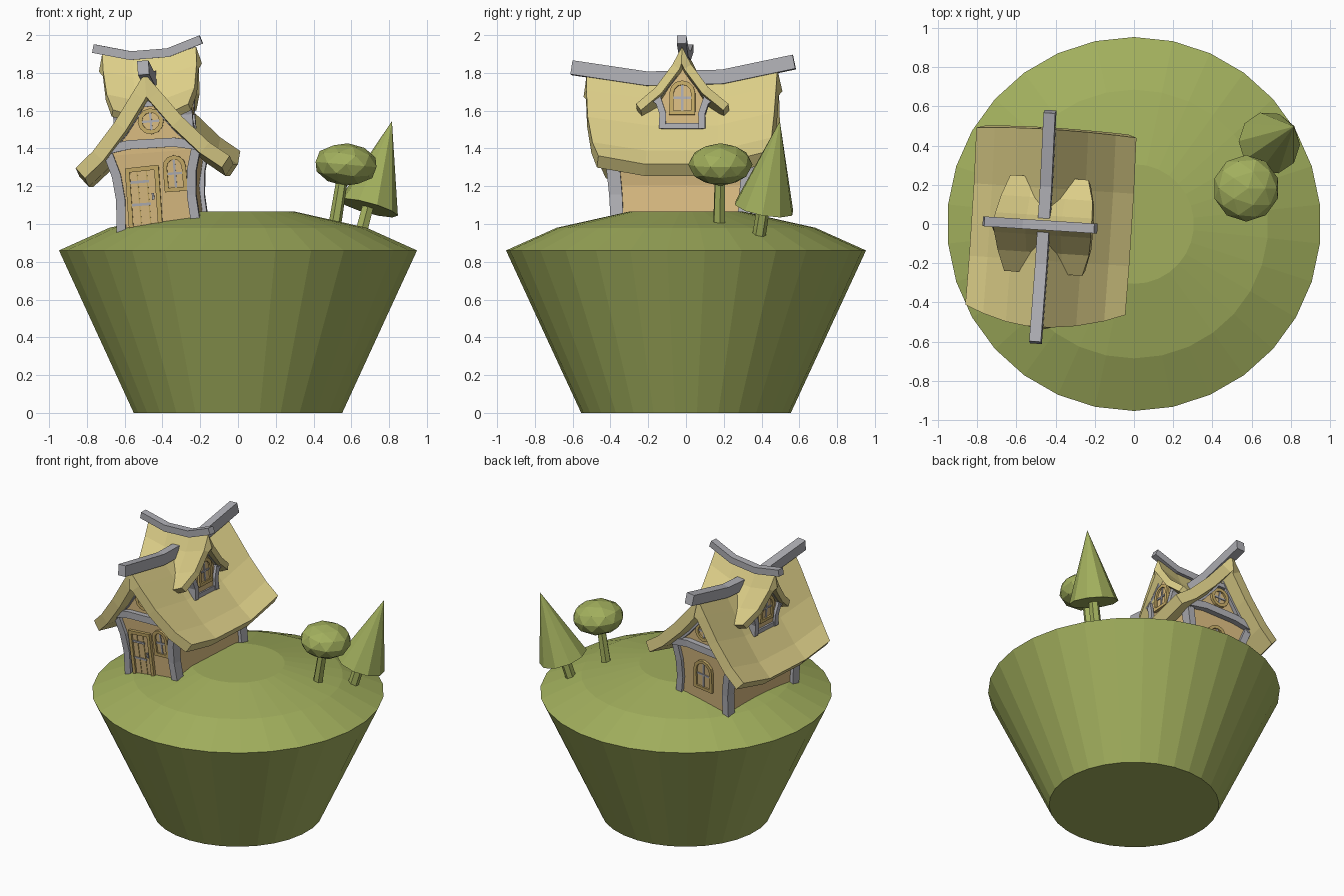
import bpy, bmesh, math
from mathutils import Matrix, Vector

if "Cube" in bpy.data.objects:
    bpy.data.objects.remove(bpy.data.objects["Cube"])

def material(name, rgb):
    m = bpy.data.materials.new(name)
    m.diffuse_color = (*rgb, 1)
    m.use_nodes = True
    m.node_tree.nodes["Principled BSDF"].inputs["Base Color"].default_value = m.diffuse_color
    return m

GRASS = material("leaf_green", (0.36, 0.43, 0.11))
STRAW = material("straw_yellow", (0.73, 0.63, 0.25))
WALL = material("plaster_tan", (0.70, 0.50, 0.22))
TIMBER = material("timber_grey", (0.43, 0.43, 0.46))
FRAME = material("frame_ochre", (0.58, 0.42, 0.14))

def finish(name, bm, mat):
    bmesh.ops.recalc_face_normals(bm, faces=bm.faces)
    me = bpy.data.meshes.new(name)
    bm.to_mesh(me)
    bm.free()
    me.materials.append(mat)
    ob = bpy.data.objects.new(name, me)
    bpy.context.collection.objects.link(ob)
    return ob

# The crooked house has its own leaning frame
HOUSE = (Matrix.Translation((-0.40, -0.01, 1.02)) @ Matrix.Rotation(math.radians(-3.7), 4, 'Z')
         @ Matrix.Rotation(math.radians(-4.5), 4, 'Y'))

class Side:
    """A vertical working plane on the house: u sideways, v up, w outwards."""
    def __init__(self, origin, u, w, flare=False):
        self.o, self.u, self.w, self.flare = Vector(origin), Vector(u), Vector(w), flare
    def at(self, u, v, w):
        p = self.o + self.u * u + self.w * w + Vector((0, 0, v))
        if self.flare:                      # end walls lean outwards up to the eaves
            p.y *= 1 + 0.11 * max(0, min(v, 0.38)) / 0.38
        return HOUSE @ p

def plate(name, outline, w0, w1, side, mat):
    bm = bmesh.new()
    a = [bm.verts.new(side.at(u, v, w0)) for u, v in outline]
    b = [bm.verts.new(side.at(u, v, w1)) for u, v in outline]
    bm.faces.new(a)
    bm.faces.new(b[::-1])
    n = len(a)
    for i in range(n):
        j = (i + 1) % n
        bm.faces.new((a[i], a[j], b[j], b[i]))
    return finish(name, bm, mat)

def bar(name, pts, width, w0, w1, side, mat, closed=False):
    """Mitred rectangular bar along a polyline in the side plane."""
    bm = bmesh.new()
    P = [Vector(p) for p in pts]
    n = len(P)
    rings = []
    for i, p in enumerate(P):
        d0 = (p - P[i - 1]).normalized() if closed or i else None
        d1 = (P[(i + 1) % n] - p).normalized() if closed or i < n - 1 else None
        d0, d1 = d0 or d1, d1 or d0
        d = (d0 + d1).normalized()
        off = Vector((-d.y, d.x)) * (width / 2 / max(0.5, d.dot(d1)))
        l, r = p + off, p - off
        rings.append([bm.verts.new(side.at(*q)) for q in
                      ((l.x, l.y, w0), (r.x, r.y, w0), (r.x, r.y, w1), (l.x, l.y, w1))])
    for i in range(n if closed else n - 1):
        a, b = rings[i], rings[(i + 1) % n]
        for k in range(4):
            bm.faces.new((a[k], a[(k + 1) % 4], b[(k + 1) % 4], b[k]))
    if not closed:
        bm.faces.new(rings[0])
        bm.faces.new(rings[-1][::-1])
    return finish(name, bm, mat)

def mirror(half):
    """Half outline (+u side) to a full symmetric one."""
    return half + [(-u, v) for u, v in reversed(half) if abs(u) > 1e-6]

def window(name, cu, cv, w, h, side, arched=True):
    if arched:
        top = cv + h / 2 - w / 2
        out = [(cu - w / 2, cv - h / 2), (cu + w / 2, cv - h / 2)]
        out += [(cu + w / 2 * math.cos(i * math.pi / 6), top + w / 2 * math.sin(i * math.pi / 6)) for i in range(7)]
    else:
        out = [(cu + w / 2 * math.cos(i * math.pi / 6), cv + h / 2 * math.sin(i * math.pi / 6)) for i in range(12)]
    plate(name + "_pane", out, -0.005, 0.006, side, WALL)
    bar(name + "_frame", out, 0.022, 0, 0.018, side, FRAME, True)
    bar(name + "_upright", [(cu, cv - h / 2), (cu, cv + h / 2)], 0.012, 0, 0.011, side, TIMBER)
    bar(name + "_crossbar", [(cu - w / 2, cv), (cu + w / 2, cv)], 0.012, 0, 0.012, side, TIMBER)

def roof(name, profile, stations, along_x, taper, thick):
    """Sagging roof sheet: stations are (position, lift); taper pulls in the eave corners."""
    full = [(-a, z) for a, z in reversed(profile[1:])] + profile
    end, (lo, hi) = profile[-1][0], (stations[0][0], stations[-1][0])
    bm = bmesh.new()
    grid = []
    for s, lift in stations:
        t = taper[0] if s == lo else taper[1] if s == hi else 0
        row = []
        for a, z in full:
            pos = s - math.copysign(t, s) * (a / end) ** 2
            p = (pos, a, z + lift) if along_x else (a, pos, z + lift)
            row.append(bm.verts.new(HOUSE @ Vector(p)))
        grid.append(row)
    # give the sheet thickness, vertical-ish offset along vertex normals
    for r, q in zip(grid, grid[1:]):
        for i in range(len(r) - 1):
            f = (r[i], r[i + 1], q[i + 1], q[i])
            bm.faces.new(f[::-1] if along_x else f)
    bm.normal_update()
    if sum(f.normal.z for f in bm.faces) < 0:
        bmesh.ops.reverse_faces(bm, faces=bm.faces)
    me = bpy.data.meshes.new(name)
    bm.to_mesh(me)
    bm.free()
    me.materials.append(STRAW)
    ob = bpy.data.objects.new(name, me)
    bpy.context.collection.objects.link(ob)
    mod = ob.modifiers.new("thickness", 'SOLIDIFY')
    mod.thickness, mod.offset, mod.use_even_offset = thick, -1, True

# Floating hill: stacked rings of 30 sides
bm = bmesh.new()
prev = None
for r, z in ((0.555, 0), (0.953, 0.86), (0.685, 0.98), (0.305, 1.065)):
    ring = [bm.verts.new((r * math.sin(math.radians(12 * i)), r * math.cos(math.radians(12 * i)), z)) for i in range(30)]
    if prev:
        for i in range(30):
            bm.faces.new((prev[i], prev[(i + 1) % 30], ring[(i + 1) % 30], ring[i]))
    else:
        bm.faces.new(ring)
    prev = ring
bm.faces.new(prev)
finish("hill", bm, GRASS)

# Main walls
front = Side((0, -0.35, 0), (1, 0, 0), (0, -1, 0), True)
back = Side((0, 0.34, 0), (1, 0, 0), (0, 1, 0), True)
plate("lower_walls", mirror([(0.2, -0.08), (0.188, 0.17), (0.235, 0.38)]), -0.69, 0, front, WALL)
plate("gable_walls", mirror([(0.23, 0.36), (0.12, 0.49), (0, 0.665)]), -0.69, 0.004, front, WALL)
for label, side in (("front", front), ("back", back)):
    for s in (-1, 1):
        bar(label + "_post", [(s * 0.202, -0.08), (s * 0.188, 0.12), (s * 0.2, 0.25), (s * 0.24, 0.39)],
            0.048, -0.045, 0.022, side, TIMBER)
        bar(label + "_rafter", [(s * 0.005, 0.68), (s * 0.06, 0.575), (s * 0.14, 0.47), (s * 0.245, 0.36)],
            0.03, 0, 0.025, side, TIMBER)
    bar(label + "_beam", [(-0.26, 0.39), (-0.12, 0.41), (0.12, 0.405), (0.26, 0.375)], 0.048, -0.01, 0.035, side, TIMBER)
    bar(label + "_collar", [(-0.1, 0.575), (-0.04, 0.618), (0.04, 0.618), (0.1, 0.575)], 0.03, 0, 0.022, side, TIMBER)
    window(label + "_round_window", 0.005, 0.525, 0.115, 0.115, side, False)
window("front_window", 0.11, 0.24, 0.1, 0.17, front)
window("back_window", 0, 0.2, 0.13, 0.2, back)

# Front door
door = [(-0.145, -0.05), (-0.14, 0.275), (0.015, 0.28), (0.01, -0.05)]
plate("door", door, 0, 0.008, front, WALL)
bar("door_frame", door, 0.024, 0, 0.02, front, FRAME)
for u in (-0.09, -0.04):
    bar("door_plank_joint", [(u, -0.04), (u, 0.27)], 0.006, 0, 0.012, front, FRAME)
for v in (0.09, 0.21):
    bar("door_hinge", [(-0.13, v), (-0.03, v)], 0.014, 0, 0.016, front, TIMBER)
bar("door_handle", [(-0.015, 0.11), (-0.015, 0.145)], 0.012, 0, 0.02, front, TIMBER)

# Main roof and ridge beam
roof("main_roof", [(0, 0.735), (0.07, 0.64), (0.18, 0.49), (0.31, 0.345), (0.41, 0.265)],
     [(-0.52, 0.045), (-0.18, 0), (0.19, 0), (0.49, 0.07)], False, (0.09, 0.015), 0.075)
lengthwise = Side((0, 0, 0), (0, 1, 0), (1, 0, 0))
bar("main_ridge", [(-0.6, 0.81), (-0.2, 0.75), (0.2, 0.76), (0.58, 0.84)], 0.075, -0.03, 0.03, lengthwise, TIMBER)

# Cross gable through the roof, with a dormer face on either side
roof("dormer_roof", [(0, 0.86), (0.05, 0.765), (0.14, 0.645), (0.245, 0.56)],
     [(-0.25, 0.042), (-0.09, 0), (0.09, 0), (0.25, 0.042)], True, (0.05, 0.05), 0.045)
crosswise = Side((0, 0, 0), (1, 0, 0), (0, 1, 0))
bar("dormer_ridge", [(-0.295, 0.935), (-0.1, 0.882), (0.1, 0.882), (0.28, 0.938)], 0.046, -0.025, 0.025, crosswise, TIMBER)
right = Side((0.19, 0, 0), (0, 1, 0), (1, 0, 0))
left = Side((-0.19, 0, 0), (0, 1, 0), (-1, 0, 0))
plate("dormer_walls", mirror([(0.1, 0.46), (0.115, 0.62), (0.04, 0.74), (0, 0.82)]), -0.38, 0, right, WALL)
for label, side in (("right", right), ("left", left)):
    for s in (-1, 1):
        bar(label + "_dormer_post", [(s * 0.105, 0.47), (s * 0.103, 0.55), (s * 0.135, 0.645)], 0.035, -0.04, 0.02, side, TIMBER)
        bar(label + "_dormer_rafter", [(s * 0.005, 0.835), (s * 0.045, 0.745), (s * 0.15, 0.61)], 0.025, 0, 0.022, side, TIMBER)
    bar(label + "_dormer_sill", [(-0.1, 0.485), (0.1, 0.485)], 0.03, 0, 0.012, side, TIMBER)
    window(label + "_dormer_window", 0, 0.635, 0.115, 0.16, side)

# Trees
def tapered(name, a, b, r0, r1, sides):
    a, b = Vector(a), Vector(b)
    bm = bmesh.new()
    bmesh.ops.create_cone(bm, cap_ends=True, segments=sides, radius1=r0, radius2=r1, depth=(b - a).length)
    bm.transform(Matrix.Translation((a + b) / 2) @ (b - a).to_track_quat('Z', 'Y').to_matrix().to_4x4())
    finish(name, bm, GRASS)

tapered("round_tree_trunk", (0.51, 0.175, 0.98), (0.555, 0.18, 1.26), 0.034, 0.03, 6)
bm = bmesh.new()
bmesh.ops.create_icosphere(bm, subdivisions=2, radius=1)
bm.transform(Matrix.Translation((0.572, 0.182, 1.315)) @ Matrix.Rotation(math.radians(5), 4, 'Y')
             @ Matrix.Diagonal((0.17, 0.17, 0.113, 1)))
finish("round_tree_crown", bm, GRASS)
tapered("cone_tree_trunk", (0.645, 0.385, 0.93), (0.695, 0.415, 1.12), 0.036, 0.034, 6)
tapered("cone_tree_crown", (0.69, 0.413, 1.085), (0.815, 0.497, 1.545), 0.162, 0.0, 10)
